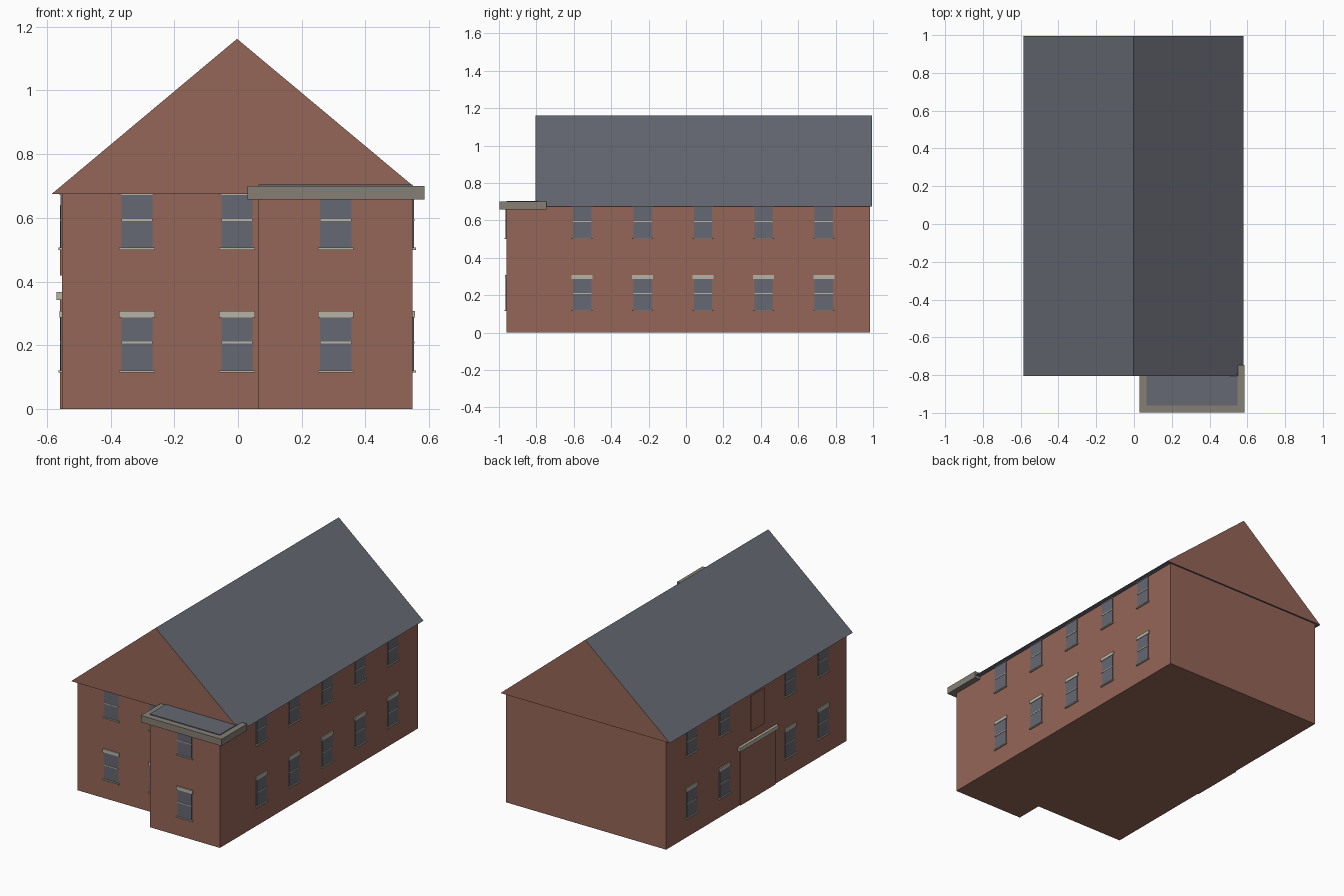
import bpy

cube = bpy.data.objects.get("Cube")
if cube:
    bpy.data.objects.remove(cube, do_unlink=True)


def material(name, r, g, b):
    m = bpy.data.materials.new(name)
    m.use_nodes = True
    m.diffuse_color = (r, g, b, 1)
    m.node_tree.nodes["Principled BSDF"].inputs["Base Color"].default_value = (r, g, b, 1)
    return m


BRICK = material("red brick", 0.30, 0.133, 0.095)
SLATE = material("blue grey slate", 0.13, 0.14, 0.168)
STONE = material("pale stone", 0.48, 0.45, 0.37)
COPING = material("taupe coping", 0.235, 0.209, 0.178)


def mesh_object(name, verts, faces, *mats):
    me = bpy.data.meshes.new(name)
    me.from_pydata(verts, [], faces)
    for m in mats:
        me.materials.append(m)
    ob = bpy.data.objects.new(name, me)
    bpy.context.collection.objects.link(ob)
    return ob


def prism(name, outline, axis, lo, hi, *mats):
    """Extrude a 2D outline along the y or z axis."""
    place = (lambda p, t: (p[0], t, p[1])) if axis == "y" else (lambda p, t: (p[0], p[1], t))
    n = len(outline)
    verts = [place(p, t) for t in (lo, hi) for p in outline]
    faces = [list(range(n))[::-1], list(range(n, 2 * n))]
    faces += [[i, (i + 1) % n, n + (i + 1) % n, n + i] for i in range(n)]
    ob = mesh_object(name, verts, faces, *mats)
    if axis == "y":
        ob.data.flip_normals()
    return ob


def box(name, x, y, z, mat):
    (a, b), (c, d) = sorted(x), sorted(y)
    return prism(name, [(a, c), (b, c), (b, d), (a, d)], "z", z[0], z[1], mat)


LEFT, RIGHT, BACK = 0.548, -0.553, 0.985
FRONT, WING_FRONT, WING_X = -0.79, -0.96, 0.065
EAVES = 0.675

# Walls, with the flat-roofed wing on one front corner
prism("walls", [(RIGHT, FRONT), (WING_X, FRONT), (WING_X, WING_FRONT), (LEFT, WING_FRONT),
                (LEFT, BACK), (RIGHT, BACK)], "z", 0, EAVES, BRICK)

# Pitched roof: slate slopes and soffit, brick gable ends
roof = prism("roof", [(-0.585, EAVES), (0.58, EAVES), (-0.003, 1.162)], "y", -0.805, 0.995, SLATE, BRICK)
for f in roof.data.polygons:
    if abs(f.normal.y) > 0.9:
        f.material_index = 1

# Wing roof and its stone coping
box("wing_flat_roof", (WING_X, LEFT), (WING_FRONT, FRONT), (EAVES, 0.705), SLATE)
prism("wing_coping", [(0.03, FRONT), (0.03, -0.998), (0.585, -0.998), (0.585, -0.747),
                      (LEFT, -0.747), (LEFT, WING_FRONT), (WING_X, WING_FRONT), (WING_X, FRONT)],
      "z", 0.658, 0.70, COPING)


def wall_plate(name, side, plane, centre, width, z, depth, mat):
    """Plate on a wall; side is the outward direction."""
    sign = -1 if side in ("front", "right") else 1
    across = (centre - width / 2, centre + width / 2)
    out = (plane - sign * 0.005, plane + sign * depth)
    if side == "front":
        box(name, across, out, z, mat)
    else:
        box(name, out, across, z, mat)


def window(side, plane, centre, sill):
    def part(name, w, lo, hi, depth, mat):
        wall_plate("window_" + name, side, plane, centre, w, (sill + lo, sill + hi), depth, mat)
    part("pane", 0.098, 0, 0.17, 0.004, SLATE)
    part("bar", 0.098, 0.085, 0.091, 0.006, STONE)
    part("sill", 0.112, -0.006, 0.001, 0.01, STONE)
    part("lintel", 0.112, 0.166, 0.187, 0.007, STONE)


# Window rows on the two floors
SIDE_CENTRES = [-0.555 + 0.323 * i for i in range(5)]
for sill in (0.121, 0.506):
    for x, plane in ((-0.317, FRONT), (-0.003, FRONT), (0.307, WING_FRONT)):
        window("front", plane, x, sill)
    for i, y in enumerate(SIDE_CENTRES):
        window("left", LEFT, y, sill)
        if i != 2:
            window("right", RIGHT, y, sill)

# Bricked-up entrance, its canopy and the blocked opening above
MID = SIDE_CENTRES[2]
wall_plate("entrance_panel", "right", RIGHT, MID, 0.34, (0, 0.342), 0.006, BRICK)
wall_plate("entrance_canopy", "right", RIGHT, MID, 0.38, (0.342, 0.367), 0.016, STONE)
wall_plate("blocked_window", "right", RIGHT, MID, 0.13, (0.42, 0.64), 0.005, BRICK)
